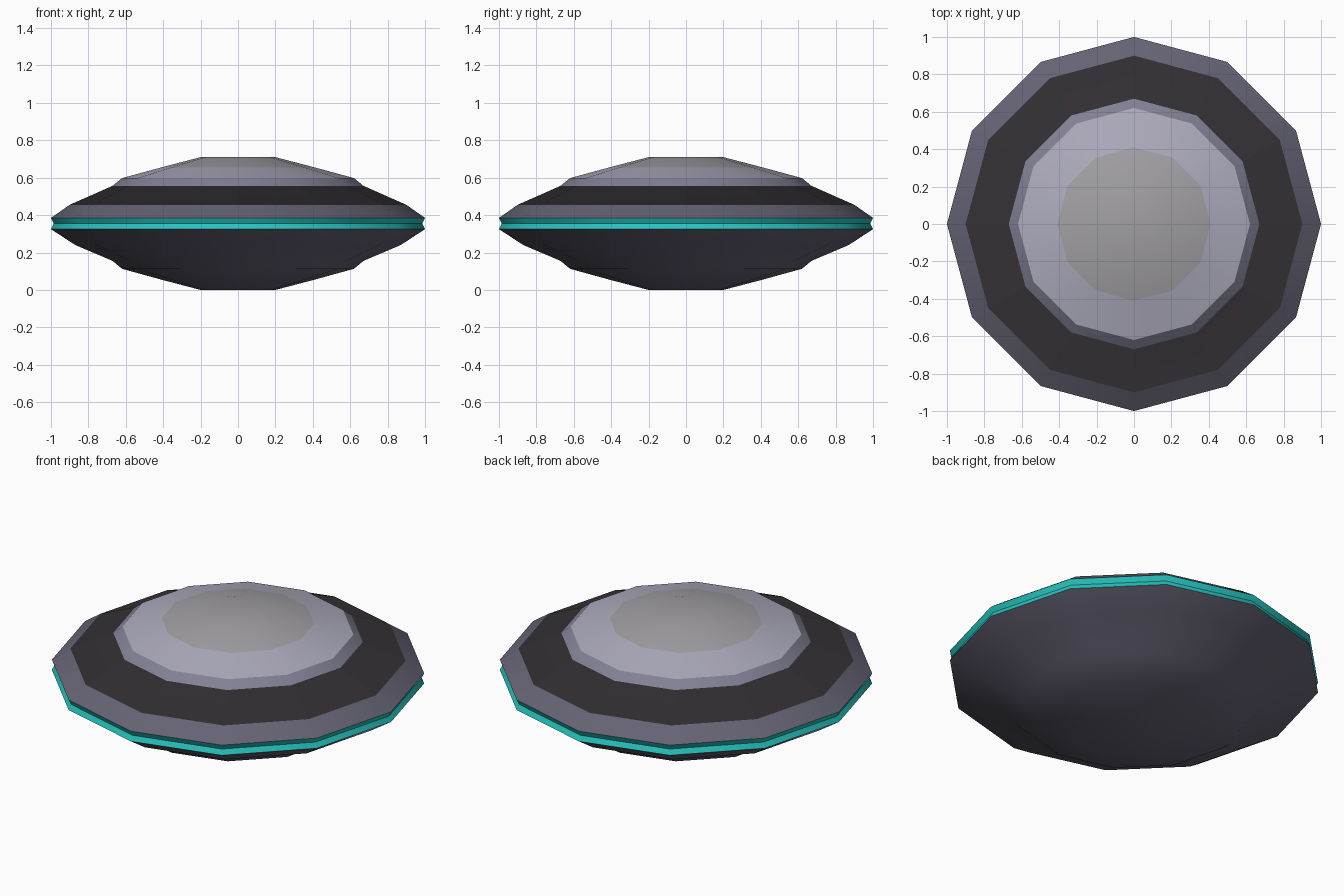
import bpy, bmesh, math

if "Cube" in bpy.data.objects:
    bpy.data.objects.remove(bpy.data.objects["Cube"])

SIDES = 12


def material(name, rgb):
    m = bpy.data.materials.new(name)
    m.diffuse_color = (*rgb, 1)
    m.use_nodes = True
    m.node_tree.nodes["Principled BSDF"].inputs["Base Color"].default_value = m.diffuse_color
    return m


hull_mat = material("hull_purple_grey", (0.13, 0.125, 0.175))
band_mat = material("collar_grey", (0.22, 0.22, 0.30))
dome_mat = material("dome_lilac", (0.42, 0.41, 0.51))
cap_mat = material("cap_grey", (0.36, 0.35, 0.37))
teal_mat = material("rim_teal", (0.02, 0.55, 0.52))
window_mat = material("window_dark", (0.035, 0.03, 0.035))


def lathe(name, profile, mats, close_bottom=False, close_top=False, window_row=None):
    """Twelve-sided turned shell; profile is (radius, z) from bottom to top."""
    bm = bmesh.new()
    rings = []
    for r, z in profile:
        rings.append([bm.verts.new((r * math.cos(a), r * math.sin(a), z))
                      for a in (2 * math.pi * i / SIDES for i in range(SIDES))])
    rows = []
    for lo, hi in zip(rings, rings[1:]):
        rows.append([bm.faces.new((lo[i], lo[(i + 1) % SIDES], hi[(i + 1) % SIDES], hi[i]))
                     for i in range(SIDES)])
    if close_bottom:
        bm.faces.new(rings[0][::-1])
    if close_top:
        bm.faces.new(rings[-1])
    # windows: inset panel on each facet of one row
    if window_row is not None:
        row = rows[window_row]
        bmesh.ops.inset_individual(bm, faces=row, thickness=0.07, use_even_offset=True)
        for f in row:
            f.material_index = 1
    mesh = bpy.data.meshes.new(name)
    bm.to_mesh(mesh)
    bm.free()
    for m in mats:
        mesh.materials.append(m)
    ob = bpy.data.objects.new(name, mesh)
    bpy.context.collection.objects.link(ob)
    bpy.ops.object.select_all(action='DESELECT')
    ob.select_set(True)
    bpy.context.view_layer.objects.active = ob
    bpy.ops.object.shade_smooth_by_angle(angle=math.radians(35))
    return ob


# underside
lathe("lower_hull", [(0.20, 0.0), (0.41, 0.055), (0.62, 0.113), (0.67, 0.155),
                     (0.87, 0.24), (1.0, 0.325)], [hull_mat], close_bottom=True)
# grooved light strip around the rim
lathe("rim_strip", [(1.0, 0.325), (0.985, 0.355), (1.0, 0.385)], [teal_mat])
# upper hull with windows
lathe("upper_hull", [(1.0, 0.385), (0.9, 0.455), (0.67, 0.557)],
      [hull_mat, window_mat], window_row=1)
# collar, dome and top cap
lathe("dome_collar", [(0.67, 0.557), (0.62, 0.598)], [band_mat])
lathe("dome", [(0.62, 0.598), (0.41, 0.655)], [dome_mat])
lathe("dome_cap", [(0.41, 0.655), (0.20, 0.71)], [cap_mat], close_top=True)
